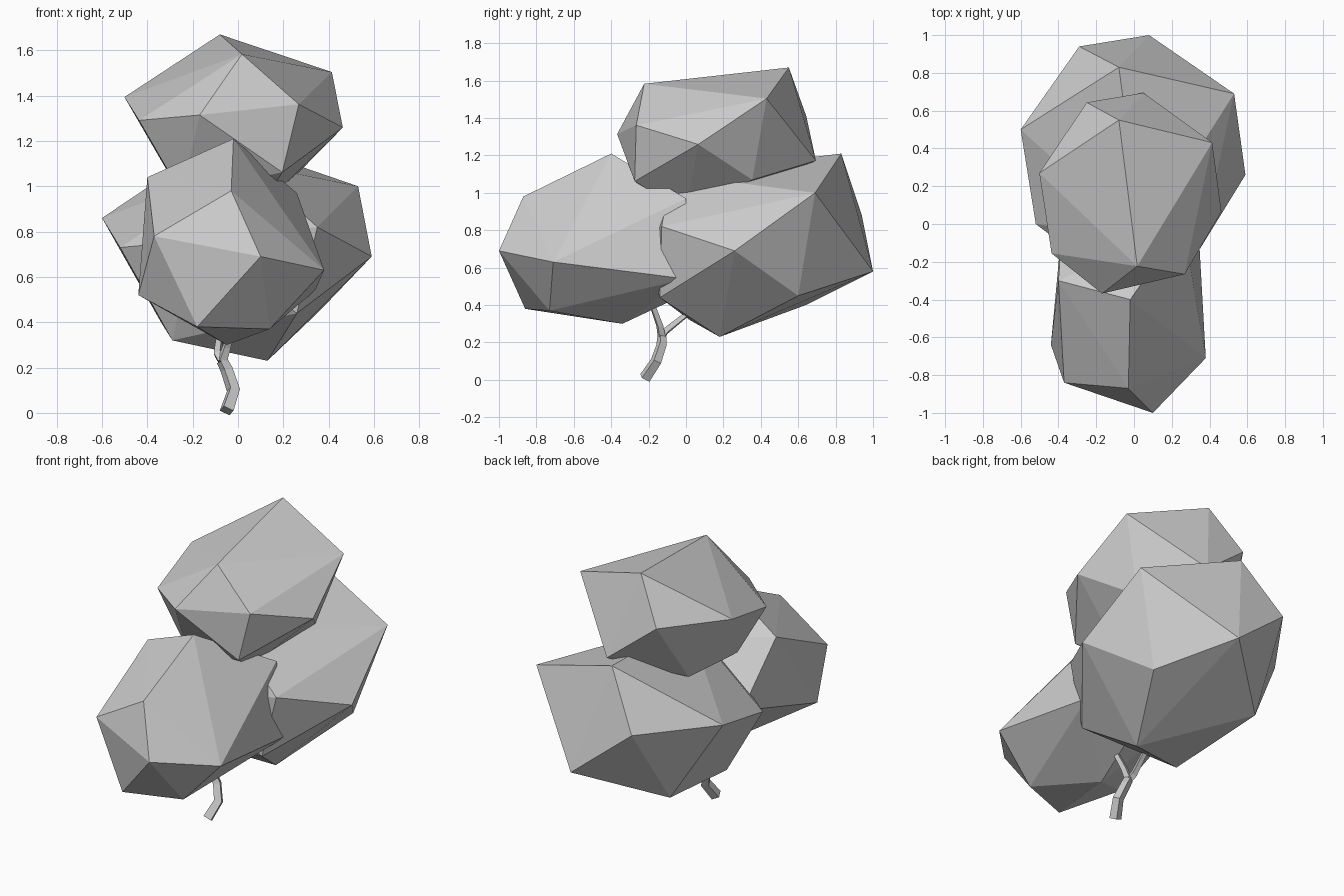
import bpy
import bmesh
from mathutils import Vector

cube = bpy.data.objects.get("Cube")
if cube:
    bpy.data.objects.remove(cube, do_unlink=True)


def make_material(name, value):
    material = bpy.data.materials.new(name)
    colour = (value, value, value, 1)
    material.diffuse_color = colour
    material.use_nodes = True
    shader = next(n for n in material.node_tree.nodes if n.type == "BSDF_PRINCIPLED")
    shader.inputs["Base Color"].default_value = colour
    return material


grey = make_material("plain grey", .6)


def foliage_clump(name, corners):
    """Faceted leaf clump: the convex shell around a few corner points."""
    bm = bmesh.new()
    for corner in corners:
        bm.verts.new(corner)
    result = bmesh.ops.convex_hull(bm, input=bm.verts)
    loose = {g for g in result["geom_interior"] + result["geom_unused"]
             if isinstance(g, bmesh.types.BMVert)}
    bmesh.ops.delete(bm, geom=list(loose), context="VERTS")
    bmesh.ops.recalc_face_normals(bm, faces=bm.faces)
    mesh = bpy.data.meshes.new(name)
    bm.to_mesh(mesh)
    bm.free()
    mesh.materials.append(grey)
    clump = bpy.data.objects.new(name, mesh)
    bpy.context.collection.objects.link(clump)
    return clump


def limb(name, path, thick, thin):
    """Four-sided tapering limb swept along a bent path."""
    curve = bpy.data.curves.new(name, "CURVE")
    curve.dimensions = "3D"
    curve.bevel_depth = 1
    curve.bevel_resolution = 0
    curve.use_fill_caps = True
    spline = curve.splines.new("POLY")
    spline.points.add(len(path) - 1)
    spline.use_smooth = False
    for i, (point, place) in enumerate(zip(spline.points, path)):
        point.co = (*place, 1)
        point.radius = thick + (thin - thick) * i / (len(path) - 1)
    curve.materials.append(grey)
    obj = bpy.data.objects.new(name, curve)
    bpy.context.collection.objects.link(obj)
    bpy.ops.object.select_all(action="DESELECT")
    obj.select_set(True)
    bpy.context.view_layer.objects.active = obj
    bpy.ops.object.convert(target="MESH")


# Large rear clump
rear_corners = [
    (-.08, .83, 1.21), (.04, -.08, 1.1), (.53, .69, 1),
    (-.6, .5, .86), (-.52, 0, .73), (-.19, -.25, .76),
    (.35, -.13, .82), (.59, .26, .69), (-.29, .94, .88),
    (.08, 1, .58), (.13, .18, .23), (-.29, .02, .32),
    (.36, .6, .45), (-.34, .64, .4), (.26, -.14, .44),
]
foliage_clump("rear_foliage", rear_corners)

# Upper clump: the same form, smaller and moved up
rear_peak = Vector(rear_corners[0])
upper_peak = Vector((-.08, .55, 1.67))
shrink = Vector((.81, .85, .79))
foliage_clump("upper_foliage",
              [upper_peak + (Vector(c) - rear_peak) * shrink for c in rear_corners])

# Front clump, its back buried in the rear one
foliage_clump("front_foliage", [
    (-.02, -.4, 1.21), (-.03, -.87, .98), (.1, -1, .69),
    (.38, -.71, .63), (.14, -.73, .37), (-.18, -.86, .38),
    (-.44, -.64, .52), (-.37, -.84, .78), (-.4, -.3, 1.04),
    (-.05, -.34, .3), (.26, 0, .97), (.34, 0, .54),
    (-.38, 0, .7), (0, 0, .46),
])

# Crooked trunk and its two branches
fork = (-.07, -.13, .23)
limb("trunk", [(-.05, -.22, .01), (-.02, -.16, .1), (-.05, -.13, .19), fork], .034, .026)
limb("front_branch", [fork, (-.05, -.14, .29), (-.02, -.18, .4), (0, -.2, .5)], .024, .014)
limb("rear_branch", [fork, (-.09, -.11, .26), (-.08, -.01, .34), (-.06, .1, .44)], .024, .014)
